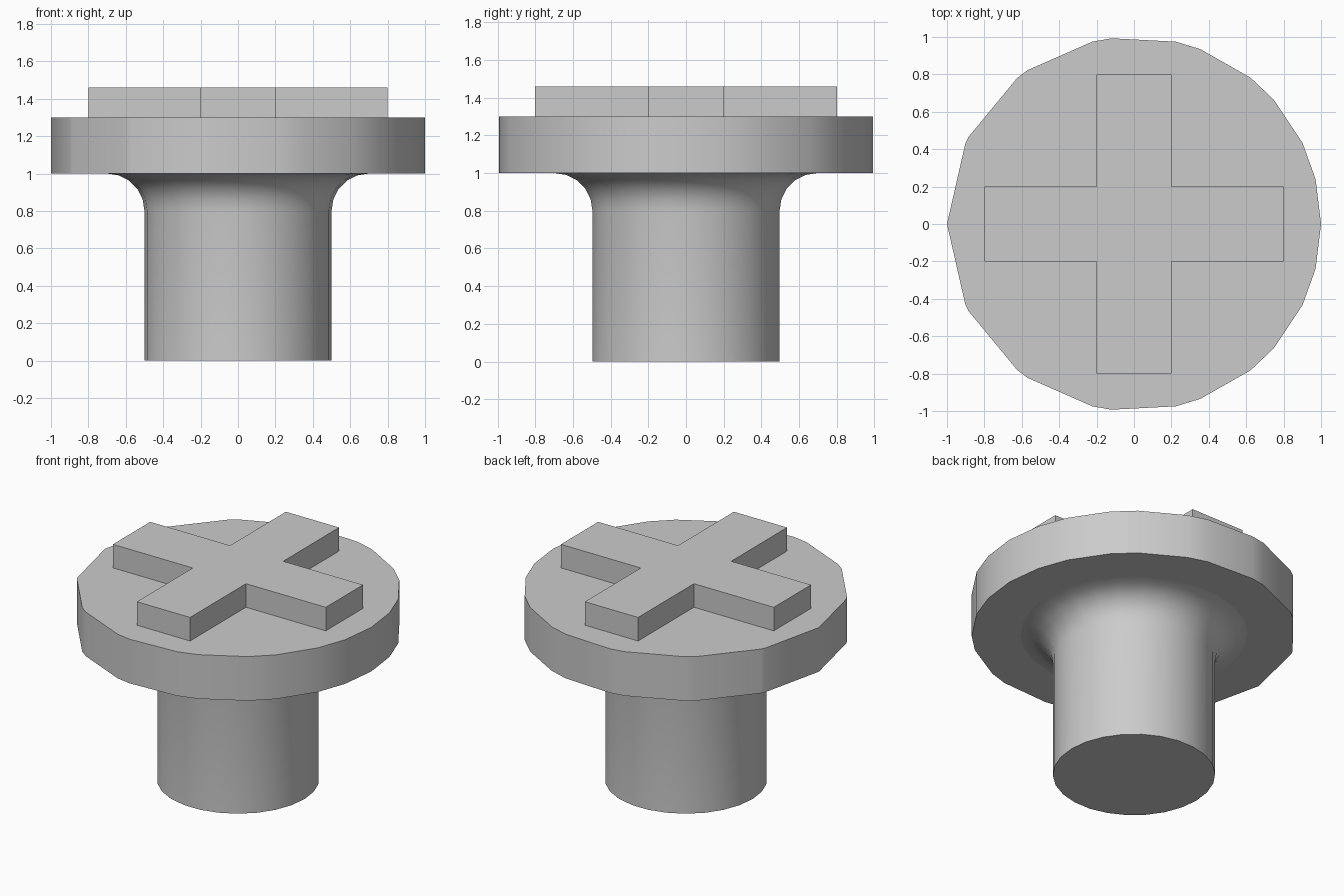
import bpy
import bmesh
from math import sin, cos, pi

cube = bpy.data.objects.get("Cube")
if cube:
    bpy.data.objects.remove(cube, do_unlink=True)

grey = bpy.data.materials.new("plain_grey")
grey.use_nodes = True
COLOUR = (0.6, 0.6, 0.6, 1)
grey.diffuse_color = COLOUR
grey.node_tree.nodes["Principled BSDF"].inputs["Base Color"].default_value = COLOUR


def loft(name, rings, smooth=True):
    """Join matching closed outlines and cap both ends."""
    bm = bmesh.new()
    loops = [[bm.verts.new(p) for p in ring] for ring in rings]
    for low, high in zip(loops, loops[1:]):
        for i in range(len(low)):
            j = (i + 1) % len(low)
            bm.faces.new((low[i], low[j], high[j], high[i]))
    bm.faces.new(loops[0][::-1])
    bm.faces.new(loops[-1])
    bmesh.ops.recalc_face_normals(bm, faces=bm.faces)
    mesh = bpy.data.meshes.new(name)
    bm.to_mesh(mesh)
    bm.free()
    mesh.materials.append(grey)
    obj = bpy.data.objects.new(name, mesh)
    bpy.context.collection.objects.link(obj)
    if smooth:
        bpy.ops.object.select_all(action="DESELECT")
        obj.select_set(True)
        bpy.context.view_layer.objects.active = obj
        bpy.ops.object.shade_smooth_by_angle(angle=pi / 6)
    return obj


def circle(radius, z, angles):
    return [(radius * cos(a), radius * sin(a), z) for a in angles]


# Flange: a 14-sided and a 13-sided outline merged, so its facets are uneven
flange_angles = sorted([2 * pi * i / 14 for i in range(14)]
                       + [pi + 2 * pi * i / 13 for i in range(13)])
flange_angles = sorted({round(a % (2 * pi), 4) for a in flange_angles})
loft("flange", [circle(1, z, flange_angles) for z in (1.0, 1.3)])

# Stem flaring into the flange through a concave quarter-round
stem_angles = [2 * pi * i / 26 for i in range(26)]
profile = [(0.5, 0)]
STEPS = 5
for i in range(STEPS + 1):
    a = pi / 2 * i / STEPS
    profile.append((0.7 - 0.2 * cos(a), 0.8 + 0.2 * sin(a)))
loft("stem", [circle(r, z, stem_angles) for r, z in profile])

# Raised cross, one quarter outline turned four times
cross = []
x, y = 1, 0
for _ in range(4):
    for u, v in ((0.8, -0.2), (0.8, 0.2), (0.2, 0.2)):
        cross.append((u * x - v * y, u * y + v * x))
    x, y = -y, x
loft("raised_cross", [[(px, py, z) for px, py in cross] for z in (1.3, 1.46)],
     smooth=False)
